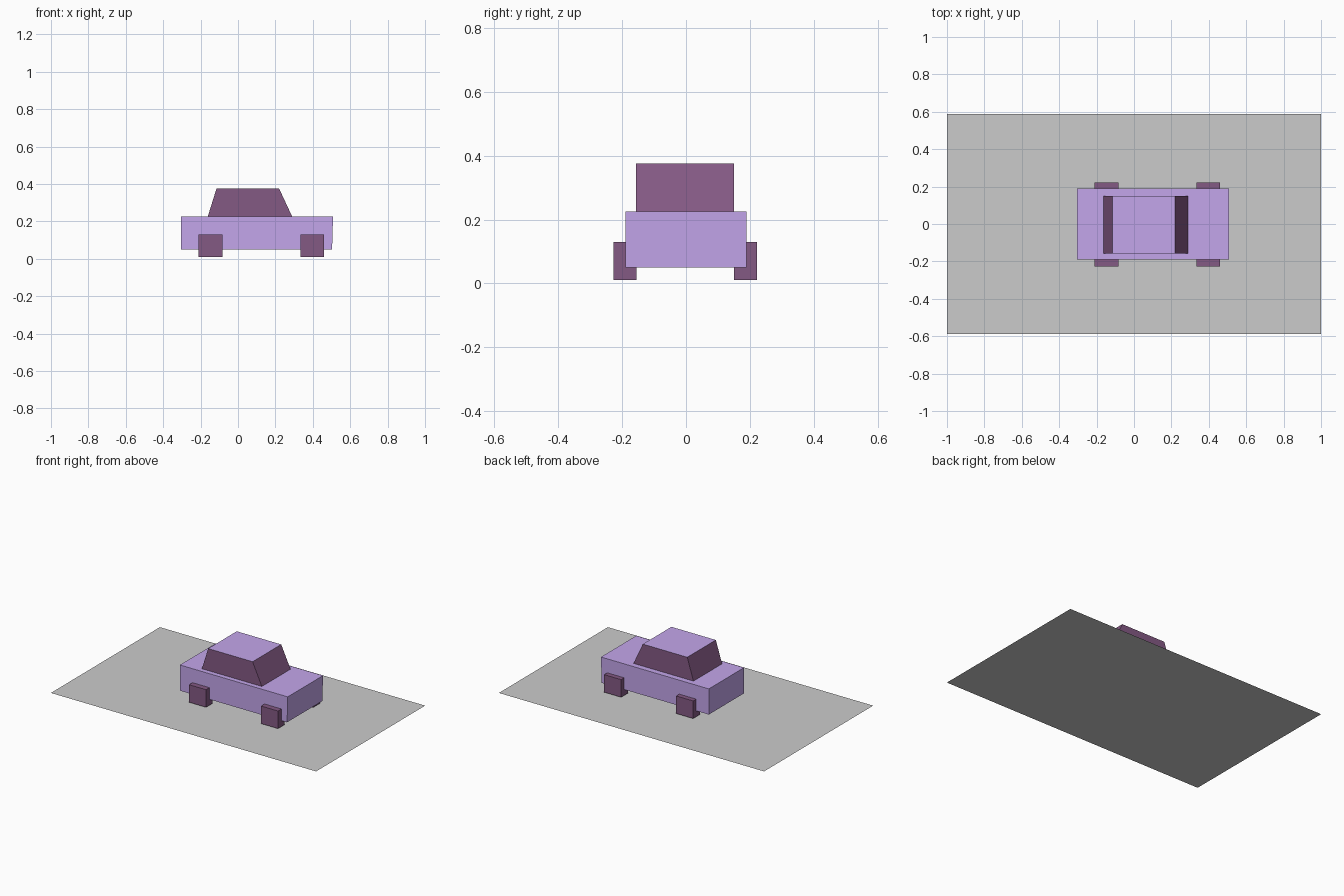
import bpy

if "Cube" in bpy.data.objects:
    bpy.data.objects.remove(bpy.data.objects["Cube"])


def material(name, color):
    m = bpy.data.materials.new(name)
    m.diffuse_color = (*color, 1)
    m.use_nodes = True
    m.node_tree.nodes["Principled BSDF"].inputs["Base Color"].default_value = m.diffuse_color
    return m


purple = material("purple_paint", (0.55, 0.38, 0.83))
dark = material("dark_trim", (0.23, 0.10, 0.23))


def prism(name, profile, y0, y1, mats):
    """Extrude a counter-clockwise x-z profile from y0 to y1."""
    n = len(profile)
    verts = [(x, y, z) for y in (y0, y1) for x, z in profile]
    faces = [tuple(range(n)), tuple(reversed(range(n, 2 * n)))]
    faces += [(i, i + n, (i + 1) % n + n, (i + 1) % n) for i in range(n)]
    mesh = bpy.data.meshes.new(name)
    mesh.from_pydata(verts, [], faces)
    obj = bpy.data.objects.new(name, mesh)
    bpy.context.collection.objects.link(obj)
    for m in mats:
        mesh.materials.append(m)
    return obj


def rect(x0, x1, z0, z1):
    return [(x0, z0), (x1, z0), (x1, z1), (x0, z1)]


# Flat road sheet under the car
bpy.ops.mesh.primitive_plane_add(size=2)
road = bpy.context.object
road.name = "road"
road.scale.y = 0.587
bpy.ops.object.transform_apply(scale=True)

# Car body, nose very slightly raked
prism("body", [(-0.305, 0.05), (0.503, 0.05), (0.508, 0.225), (-0.305, 0.225)],
      -0.19, 0.19, [purple])

# Cabin with dark windows all round and a painted roof
cabin = prism("cabin", [(-0.162, 0.225), (0.29, 0.225), (0.22, 0.375), (-0.115, 0.375)],
              -0.157, 0.151, [dark, purple])
for face in cabin.data.polygons:
    if face.normal.z > 0.9:
        face.material_index = 1

# Four square wheels
for end, x in (("rear", -0.146), ("front", 0.397)):
    for side, y in (("right", -0.191), ("left", 0.187)):
        prism(f"{end}_{side}_wheel", rect(x - 0.064, x + 0.064, 0.01, 0.13),
              y - 0.036, y + 0.036, [dark])
